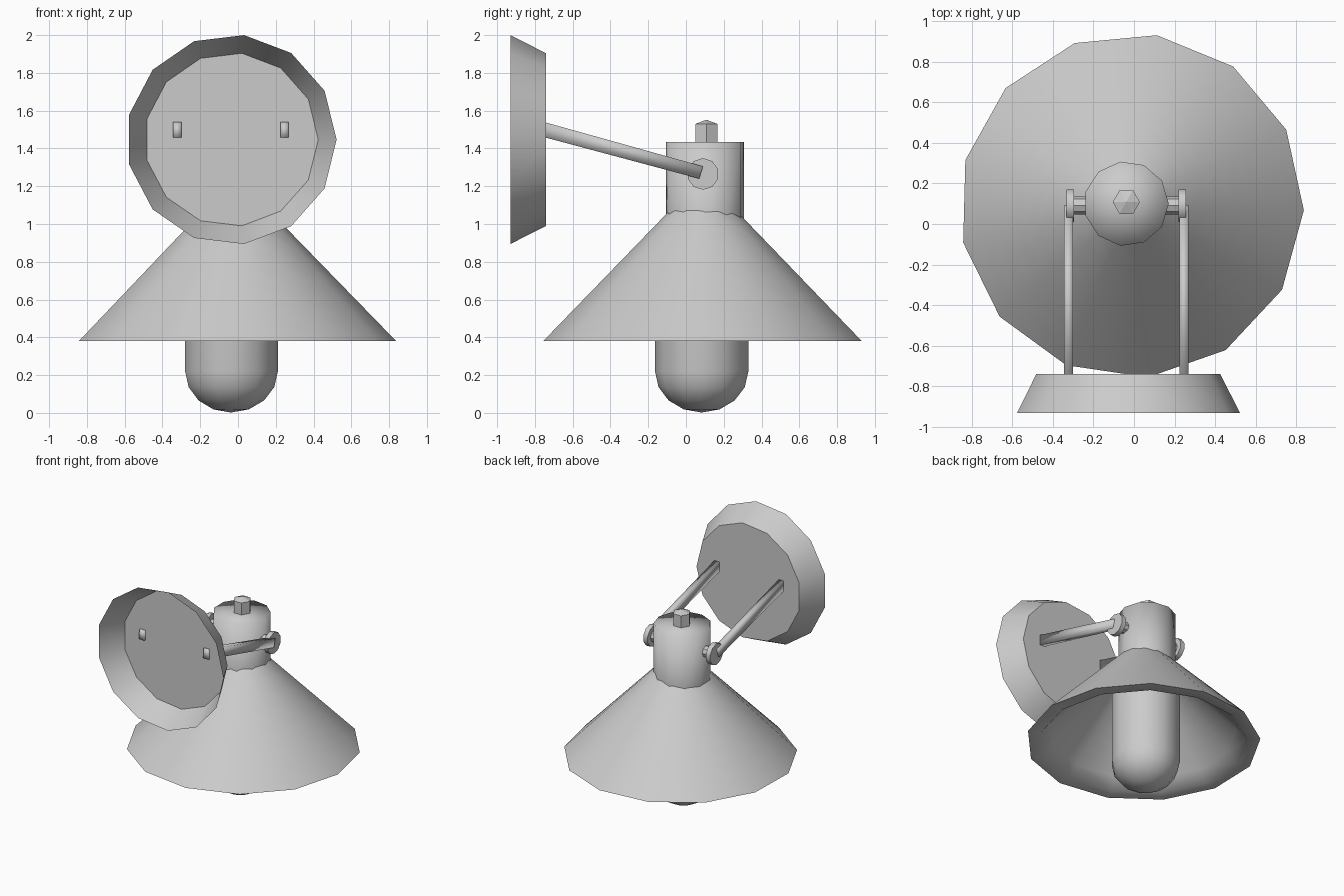
import bpy, bmesh, math
from mathutils import Matrix

if "Cube" in bpy.data.objects:
    bpy.data.objects.remove(bpy.data.objects["Cube"], do_unlink=True)

# One plain grey for the whole lamp
GREY = (0.6, 0.6, 0.6, 1)
grey = bpy.data.materials.new("plain_grey")
grey.use_nodes = True
grey.diffuse_color = GREY
grey.node_tree.nodes["Principled BSDF"].inputs["Base Color"].default_value = GREY


def finish(name, bm, smooth=None):
    """Turn a bmesh into an object; smooth is the sharp-edge angle in degrees."""
    bmesh.ops.recalc_face_normals(bm, faces=bm.faces)
    mesh = bpy.data.meshes.new(name)
    bm.to_mesh(mesh)
    bm.free()
    mesh.materials.append(grey)
    ob = bpy.data.objects.new(name, mesh)
    bpy.context.collection.objects.link(ob)
    if smooth:
        bpy.ops.object.select_all(action='DESELECT')
        bpy.context.view_layer.objects.active = ob
        ob.select_set(True)
        bpy.ops.object.shade_smooth_by_angle(angle=math.radians(smooth))
    return ob


def lathe(name, profile, sides, loc, axis='Z', turn=0, smooth=40):
    """Spin (radius, height) points around an axis; radius 0 closes an end."""
    bm = bmesh.new()
    rings = []
    for r, h in profile:
        if r == 0:
            rings.append([bm.verts.new((0, 0, h))] * sides)
        else:
            angles = [math.radians(turn) + math.tau * i / sides for i in range(sides)]
            rings.append([bm.verts.new((r * math.cos(a), r * math.sin(a), h)) for a in angles])
    for low, high in zip(rings, rings[1:]):
        for i in range(sides):
            j = (i + 1) % sides
            corners = list(dict.fromkeys((low[i], low[j], high[j], high[i])))
            bm.faces.new(corners)
    spin = {'Z': Matrix(), 'X': Matrix.Rotation(math.pi / 2, 4, 'Y'),
            '-Y': Matrix.Rotation(math.pi / 2, 4, 'X')}[axis]
    bm.transform(Matrix.Translation(loc) @ spin)
    return finish(name, bm, smooth)


def slope(start, end, steps):
    """Evenly spaced profile points from start to end."""
    return [tuple(a + (b - a) * k / steps for a, b in zip(start, end))
            for k in range(steps + 1)]


MID = -0.038      # x of the lamp's middle plane

# Wall plate: a shallow dish, open at the front
lathe("wall_plate", [(0.557, 0.93), (0.46, 0.74), (0, 0.74)], 13,
      (MID + 0.003, 0, 1.447), '-Y')

# Conical shade: outer wall, flat rim and inner wall
lathe("shade", slope((0.13, 1.12), (0.849, 0.381), 8) + slope((0.75, 0.381), (0.13, 1.02), 8),
      13, (-0.012, 0.09, 0), turn=-1.5, smooth=60)

# Bulb: straight glass with a rounded tip
tip = [(0.249 * math.cos(a), 0.22 - 0.218 * math.sin(a))
       for a in (math.radians(22.5 * k) for k in range(4))]
lathe("bulb", [(0, 0.88), (0.249, 0.88)] + tip + [(0, 0.002)], 13, (MID, 0.083, 0))

# Socket cap, softly shaded over its top edge
lathe("socket_cap", [(0.209, 1.0), (0.209, 1.435), (0, 1.435)], 11,
      (MID, 0.1, 0), smooth=120)

# Hexagonal finial with a low point
lathe("finial", [(0, 1.42), (0.067, 1.42), (0.067, 1.53), (0, 1.552)], 6,
      (MID, 0.108, 0), smooth=None)

# Sloping arms, hinge discs and pivots, one set on each side
ARM = [(-0.752, 1.54), (-0.76, 1.462), (0.07, 1.24), (0.09, 1.305)]
for side, label in ((1, "left"), (-1, "right")):
    bm = bmesh.new()
    inner = [bm.verts.new((MID + side * 0.262, y, z)) for y, z in ARM]
    outer = [bm.verts.new((MID + side * 0.306, y, z)) for y, z in ARM]
    bm.faces.new(inner)
    bm.faces.new(outer)
    for i in range(4):
        j = (i + 1) % 4
        bm.faces.new((inner[i], inner[j], outer[j], outer[i]))
    finish(label + "_arm", bm, smooth=120)

    lathe(label + "_hinge_disc", [(0, -0.019), (0.084, -0.019), (0.084, 0.019), (0, 0.019)],
          10, (MID + side * 0.276, 0.09, 1.265), 'X')
    lathe(label + "_pivot", [(0, -0.06), (0.044, -0.06), (0.044, 0.06), (0, 0.06)],
          8, (MID + side * 0.21, 0.092, 1.265), 'X')
